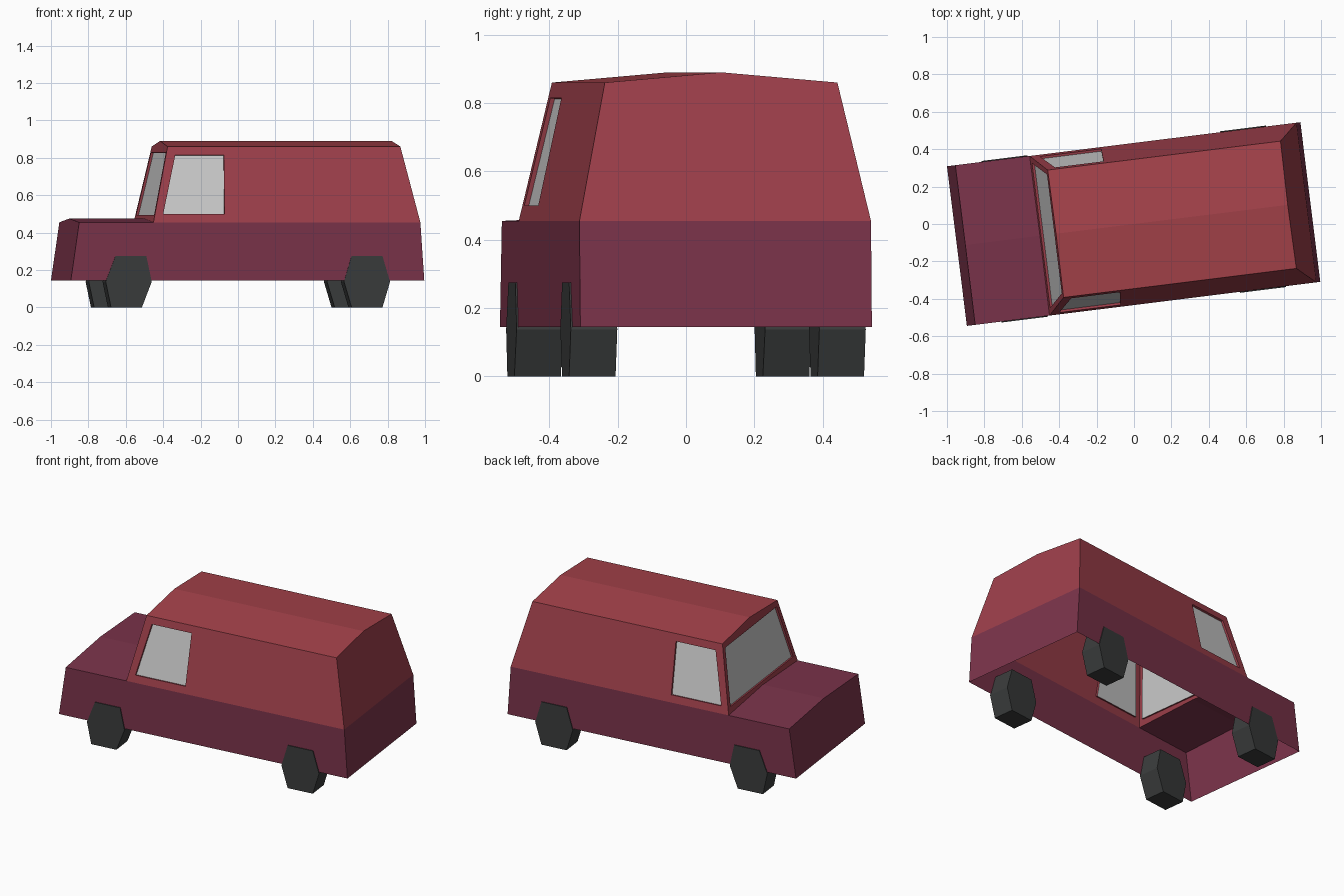
import bpy, bmesh, math
from mathutils import Vector

if "Cube" in bpy.data.objects:
    bpy.data.objects.remove(bpy.data.objects["Cube"])

YAW = math.radians(7.1)      # the whole van stands slightly turned
HW, ROOF_HW = 0.43, 0.343    # half widths at belt and roof
Z0, BELT, EAVE = 0.145, 0.455, 0.86


def material(name, rgb):
    m = bpy.data.materials.new(name)
    m.diffuse_color = (*rgb, 1)
    m.use_nodes = True
    m.node_tree.nodes["Principled BSDF"].inputs["Base Color"].default_value = m.diffuse_color
    return m


LOWER = material("lower_paint", (0.2, 0.034, 0.07))
UPPER = material("upper_paint", (0.34, 0.05, 0.07))
ROOF = material("roof_paint", (0.38, 0.055, 0.07))
RUBBER = material("rubber", (0.042, 0.045, 0.045))


def add_object(name, bm, mats=()):
    bmesh.ops.remove_doubles(bm, verts=bm.verts, dist=1e-4)
    me = bpy.data.meshes.new(name)
    bm.to_mesh(me)
    bm.free()
    for m in mats:
        me.materials.append(m)
    ob = bpy.data.objects.new(name, me)
    ob.rotation_euler.z = YAW
    bpy.context.collection.objects.link(ob)
    return ob


def face(bm, pts, mat=0):
    f = bm.faces.new([bm.verts.new(p) for p in pts])
    f.material_index = mat
    f.normal_update()
    # wind the shell outwards
    if f.normal.dot(f.calc_center_median() - Vector((0, 0, 0.42))) < 0:
        f.normal_flip()


def window(bm, name, outer, inner, mat=1, depth=0.013):
    """Wall with an opening, a short reveal and a recessed pane."""
    inner = [Vector(p) for p in inner]
    n = (inner[1] - inner[0]).cross(inner[-1] - inner[0]).normalized()
    mid = sum(inner, Vector()) / len(inner)
    if n.dot(mid - Vector((0, 0, 0.42))) > 0:
        n = -n
    deep = [p + n * depth for p in inner]
    count = len(inner)
    for i in range(count):
        j = (i + 1) % count
        face(bm, (outer[i], outer[j], inner[j], inner[i]), mat)
        face(bm, (inner[i], inner[j], deep[j], deep[i]), mat)
    pane = bmesh.new()
    face(pane, deep)
    add_object(name, pane)


def half_width(z):
    return HW + (ROOF_HW - HW) * (z - BELT) / (EAVE - BELT)


def screen_x(z):
    return -0.509 + 0.087 * (z - BELT) / (EAVE - BELT)


body = bmesh.new()
RIDGE, BONNET = 0.89, 0.475
for s, side in ((-1, "right"), (1, "left")):
    w, r = s * HW, s * ROOF_HW
    # lower side, bonnet half and roof half
    face(body, [(-0.954, w, Z0), (0.95, w, Z0), (0.929, w, BELT),
                (-0.509, w, BELT), (-0.909, w, BELT)])
    face(body, [(-0.909, w, BELT), (-0.509, w, BELT),
                (-0.507, 0, BONNET), (-0.909, 0, BONNET)])
    face(body, [(-0.422, r, EAVE), (0.832, r, EAVE),
                (0.828, 0, RIDGE), (-0.42, 0, RIDGE)], 2)
    # upper side with its cab window
    wall = [(-0.509, w, BELT), (0.929, w, BELT), (0.832, r, EAVE), (-0.422, r, EAVE)]
    hole = [(u, s * half_width(z), z) for u, z in
            ((-0.455, 0.5), (-0.125, 0.5), (-0.12, 0.815), (-0.382, 0.815))]
    window(body, side + "_side_window", wall, hole)

# nose and tail panels
face(body, [(-0.954, -HW, Z0), (-0.954, HW, Z0), (-0.909, HW, BELT),
            (-0.909, 0, BONNET), (-0.909, -HW, BELT)])
face(body, [(0.95, -HW, Z0), (0.95, HW, Z0), (0.929, HW, BELT), (0.929, -HW, BELT)])
face(body, [(0.929, -HW, BELT), (0.929, HW, BELT), (0.832, ROOF_HW, EAVE),
            (0.828, 0, RIDGE), (0.832, -ROOF_HW, EAVE)], 1)

# windscreen wall with its pane
screen = [(-0.509, -HW, BELT), (-0.507, 0, BONNET), (-0.509, HW, BELT),
          (-0.422, ROOF_HW, EAVE), (-0.42, 0, RIDGE), (-0.422, -ROOF_HW, EAVE)]
lo, hi = 0.493, 0.828
opening = [(screen_x(z), v, z) for v, z in
           ((-0.39, lo), (0, lo), (0.39, lo), (0.32, hi), (0, hi), (-0.32, hi))]
# first three points are collinear, so the normal comes from the upright edge
window(body, "windscreen", screen, opening)
add_object("body", body, (LOWER, UPPER, ROOF))


# six-sided wheels
def wheel(name, x, side, skew):
    h = 0.1375
    ring = [(-0.124, 0), (-0.083 + skew, h), (0.083 + skew, h),
            (0.124, 0), (0.083 - skew, -h), (-0.083 - skew, -h)]
    bm = bmesh.new()
    f = bm.faces.new([bm.verts.new((x + a, side * 0.298, h + b)) for a, b in ring])
    out = bmesh.ops.extrude_face_region(bm, geom=[f])
    bmesh.ops.translate(bm, vec=(0, side * 0.137, 0),
                        verts=[v for v in out["geom"] if isinstance(v, bmesh.types.BMVert)])
    if not any(len(g.verts) == 6 and all(abs(v.co.y) < 0.3 for v in g.verts) for g in bm.faces):
        bm.faces.new([v for v in bm.verts if abs(v.co.y) < 0.3])
    bmesh.ops.recalc_face_normals(bm, faces=bm.faces)
    add_object(name, bm, (RUBBER,))


for s, side in ((-1, "right"), (1, "left")):
    wheel("front_" + side + "_wheel", -0.643, s, 0.012)
    wheel("rear_" + side + "_wheel", 0.641, s, 0)
